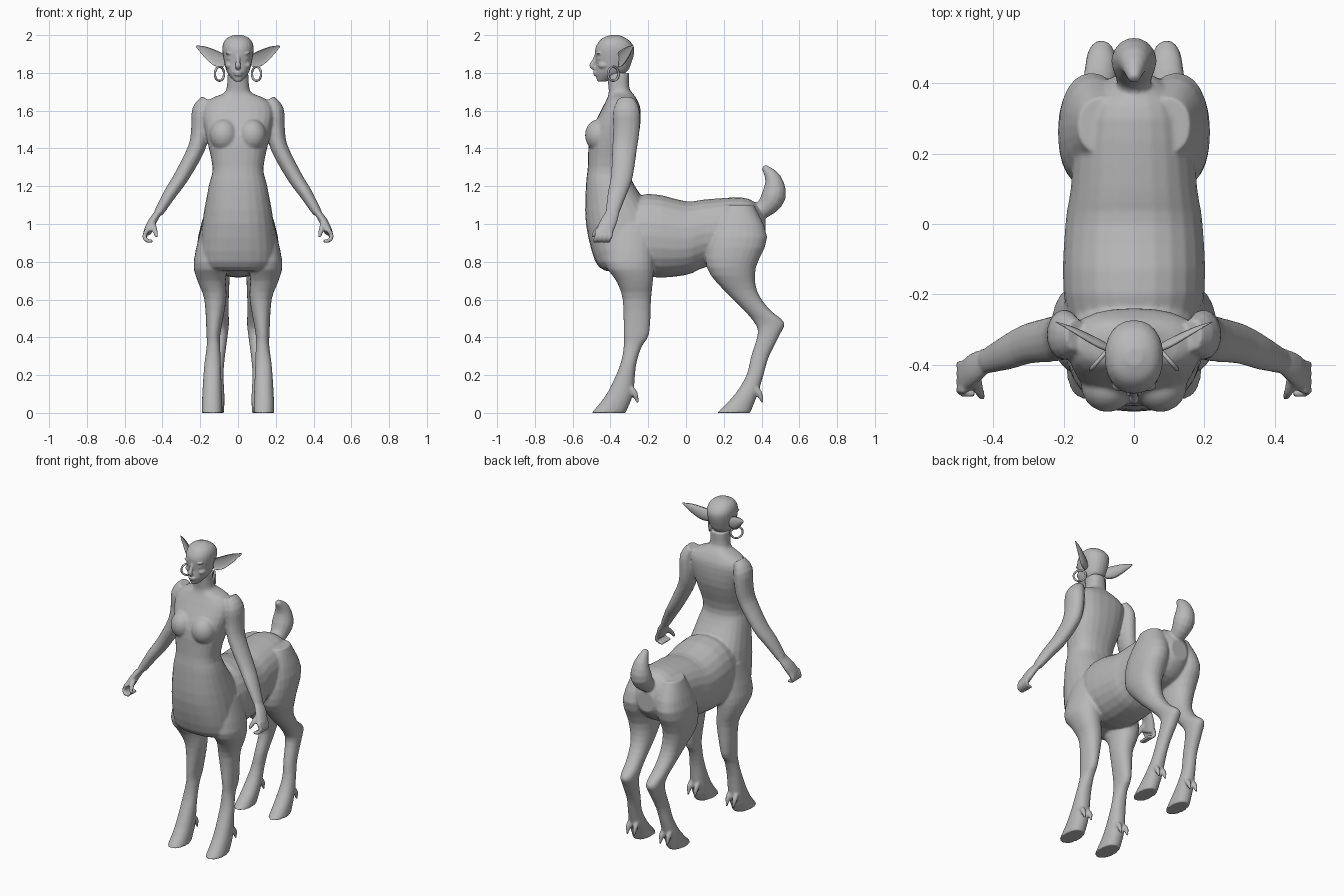
import bpy, bmesh
from math import cos, sin, pi, copysign
from mathutils import Vector, Matrix

if "Cube" in bpy.data.objects:
    bpy.data.objects.remove(bpy.data.objects["Cube"], do_unlink=True)

GREY = (.48, .48, .48, 1)
clay = bpy.data.materials.new("clay_grey")
clay.use_nodes = True
clay.diffuse_color = GREY
clay.node_tree.nodes["Principled BSDF"].inputs["Base Color"].default_value = GREY


def smooth_rows(rows, steps=3):
    """Run a smooth curve through rows of numbers, keeping every row."""
    rows = [Vector(row) for row in rows]
    padded = [rows[0], *rows, rows[-1]]
    result = []
    for before, start, end, after in zip(padded, padded[1:], padded[2:], padded[3:]):
        leave, arrive = (end - before) / 2, (after - start) / 2
        for step in range(steps):
            t = step / steps
            ease = t * t * (3 - 2 * t)
            result.append(start.lerp(end, ease)
                          + leave * t * (1 - t) ** 2 - arrive * t * t * (1 - t))
    return result + [rows[-1]]


def skin_rings(bm, rings):
    """Bridge a list of point rings and cap both ends."""
    loops = [[bm.verts.new(point) for point in ring] for ring in rings]
    count = len(loops[0])
    for lower, upper in zip(loops, loops[1:]):
        for i in range(count):
            j = (i + 1) % count
            bm.faces.new((lower[i], lower[j], upper[j], upper[i]))
    bm.faces.new(reversed(loops[0]))
    bm.faces.new(loops[-1])


def add_rings(bm, rings, pair):
    skin_rings(bm, rings)
    if pair:
        skin_rings(bm, [[Vector((-p.x, p.y, p.z)) for p in ring] for ring in rings])


def rounded(value, squareness):
    return copysign(abs(value) ** (2 / squareness), value)


def circle_angles(count):
    return [2 * pi * i / count for i in range(count)]


def loft(bm, rows, along_y=False, pair=False, squareness=2.2):
    """Each row: position, low edge, high edge, half width, centre x."""
    rings = []
    for position, low, high, half, centre in smooth_rows(rows):
        ring = []
        for angle in circle_angles(24):
            x = centre + half * rounded(cos(angle), squareness)
            depth = (low + high + (high - low) * rounded(sin(angle), squareness)) / 2
            ring.append(Vector((x, position, depth) if along_y else (x, depth, position)))
        rings.append(ring)
    add_rings(bm, rings, pair)


def tube(bm, path, ref=(0, 1, 0), flat=1, scoop=1, pair=True):
    """Each path row: x, y, z, radius along ref; flat scales the other radius."""
    rows = smooth_rows(path)
    points = [row.xyz for row in rows]
    rings = []
    for k, row in enumerate(rows):
        tangent = (points[min(k + 1, len(rows) - 1)] - points[max(k - 1, 0)]).normalized()
        side = (Vector(ref) - tangent * tangent.dot(Vector(ref))).normalized()
        across = tangent.cross(side)
        ring = []
        for angle in circle_angles(14):
            depth = sin(angle) * flat * (scoop if sin(angle) > 0 else 1)
            ring.append(points[k] + (side * cos(angle) + across * depth) * row.w)
        rings.append(ring)
    add_rings(bm, rings, pair)


def ball(bm, centre, size):
    """An ellipsoid, mirrored when it sits off the middle."""
    x, y, z = centre
    for place in {x, -x}:
        matrix = Matrix.Translation((place, y, z)) @ Matrix.Diagonal((*size, 1))
        bmesh.ops.create_uvsphere(bm, u_segments=20, v_segments=12, radius=1, matrix=matrix)


def finish(bm, name, voxel=None):
    """Turn the parts into one object, blending them if a voxel size is given."""
    bmesh.ops.recalc_face_normals(bm, faces=bm.faces)
    for face in bm.faces:
        face.smooth = True
    mesh = bpy.data.meshes.new(name)
    bm.to_mesh(mesh)
    bm.free()
    mesh.materials.append(clay)
    part = bpy.data.objects.new(name, mesh)
    bpy.context.collection.objects.link(part)
    if voxel:
        blend = part.modifiers.new("blend_parts", "REMESH")
        blend.mode = "VOXEL"
        blend.voxel_size = voxel
        blend.use_smooth_shade = True
        soften = part.modifiers.new("soften", "SMOOTH")
        soften.iterations = 5


body = bmesh.new()

# Upright torso with neck
loft(body, [(1.8, -.42, -.3, .055, 0), (1.72, -.41, -.3, .06, 0), (1.69, -.41, -.28, .08, 0),
            (1.66, -.42, -.26, .15, 0), (1.6, -.45, -.24, .19, 0), (1.47, -.51, -.25, .17, 0),
            (1.3, -.52, -.3, .135, 0), (1.2, -.53, -.27, .155, 0), (1, -.53, -.15, .19, 0),
            (.8, -.48, -.15, .2, 0), (.75, -.42, -.15, .16, 0)], squareness=2.4)
ball(body, (.075, -.46, 1.47), (.075, .075, .085))

# Barrel and rump
loft(body, [(-.42, .8, 1.1, .15, 0), (-.2, .72, 1.16, .2, 0), (0, .73, 1.12, .195, 0),
            (.1, .77, 1.13, .18, 0), (.3, .8, 1.14, .16, 0), (.38, .85, 1.1, .11, 0),
            (.42, .9, 1.03, .06, 0)], along_y=True)

# Front legs with hooves
loft(body, [(1, -.4, -.18, .06, .13), (.8, -.43, -.17, .09, .145), (.7, -.37, -.175, .075, .14),
            (.6, -.335, -.185, .058, .12), (.42, -.33, -.195, .037, .13),
            (.35, -.33, -.235, .036, .13), (.25, -.35, -.265, .044, .135),
            (.1, -.42, -.28, .052, .137), (0, -.5, -.32, .055, .137)], pair=True)

# Hind legs with hooves
loft(body, [(1.1, .2, .36, .07, .09), (.93, .12, .43, .092, .12), (.77, .11, .37, .084, .125),
            (.65, .2, .375, .063, .11), (.55, .3, .44, .05, .1), (.48, .36, .52, .045, .093),
            (.42, .38, .5, .042, .095), (.3, .345, .44, .036, .105), (.2, .32, .41, .038, .115),
            (.1, .26, .38, .048, .12), (0, .165, .34, .052, .125)], pair=True)

# Dewclaws behind each foot
for x, y in ((.14, -.29), (.12, .37)):
    for offset in (-.024, .024):
        tube(body, [(x + offset, y, .13, .015), (x + offset, y + .02, .1, .016),
                    (x + offset, y + .035, .05, .005)])

# Arms
tube(body, [(.165, -.315, 1.66, .045), (.195, -.315, 1.6, .07), (.2, -.315, 1.5, .07),
            (.22, -.325, 1.4, .066), (.3, -.34, 1.25, .058), (.36, -.365, 1.16, .05),
            (.42, -.39, 1.06, .036)], flat=.7)

# Hands with curled fingers and thumbs
tube(body, [(.415, -.385, 1.07, .035), (.455, -.41, 1.01, .045), (.48, -.435, .955, .045)], flat=.5)
for finger in range(4):
    y = -.4 - finger * .024
    tube(body, [(.48, y, .97, .013), (.495, y, .935, .012), (.483, y - .01, .913, .011),
                (.45, y - .01, .908, .009)])
tube(body, [(.45, -.435, 1, .016), (.44, -.475, .965, .014), (.43, -.495, .93, .009)])

# Upturned tail
tube(body, [(0, .33, 1.06, .04), (0, .41, 1.08, .05), (0, .465, 1.15, .065),
            (0, .46, 1.24, .044), (0, .41, 1.305, .015)], ref=(1, 0, 0), pair=False)
finish(body, "body", voxel=.007)

# Bald head
head = bmesh.new()
loft(head, [(1.755, -.47, -.42, .02, 0), (1.8, -.48, -.32, .056, 0), (1.85, -.477, -.29, .072, 0),
            (1.92, -.482, -.273, .083, 0), (1.96, -.465, -.29, .077, 0),
            (1.985, -.44, -.32, .057, 0), (2, -.4, -.355, .022, 0)])

# Nose
tube(head, [(0, -.47, 1.9, .012), (0, -.486, 1.865, .011), (0, -.498, 1.838, .015),
            (0, -.48, 1.824, .012)], ref=(1, 0, 0), pair=False)

# Lips, brows, eyes and cheeks
for centre, size in (((0, -.48, 1.802), (.026, .013, .006)), ((0, -.477, 1.79), (.022, .013, .006)),
                     ((.036, -.46, 1.903), (.03, .016, .008)), ((.034, -.456, 1.876), (.02, .013, .008)),
                     ((.045, -.435, 1.84), (.024, .03, .02))):
    ball(head, centre, size)
finish(head, "head", voxel=.0045)

# Long pointed ears, scooped in front
ears = bmesh.new()
tube(ears, [(.07, -.365, 1.86, .03), (.105, -.35, 1.872, .04), (.14, -.33, 1.892, .036),
            (.18, -.305, 1.918, .024), (.222, -.28, 1.942, .004)],
     ref=(0, 0, 1), flat=.6, scoop=-.4)
finish(ears, "ears")

# Hoop earrings
for name, side in (("left_earring", 1), ("right_earring", -1)):
    bpy.ops.mesh.primitive_torus_add(location=(side * .098, -.385, 1.795),
                                     rotation=(pi / 2, 0, -side * .85),
                                     major_radius=.037, minor_radius=.006,
                                     major_segments=24, minor_segments=8)
    hoop = bpy.context.object
    hoop.name = name
    hoop.data.materials.append(clay)
    for face in hoop.data.polygons:
        face.use_smooth = True
